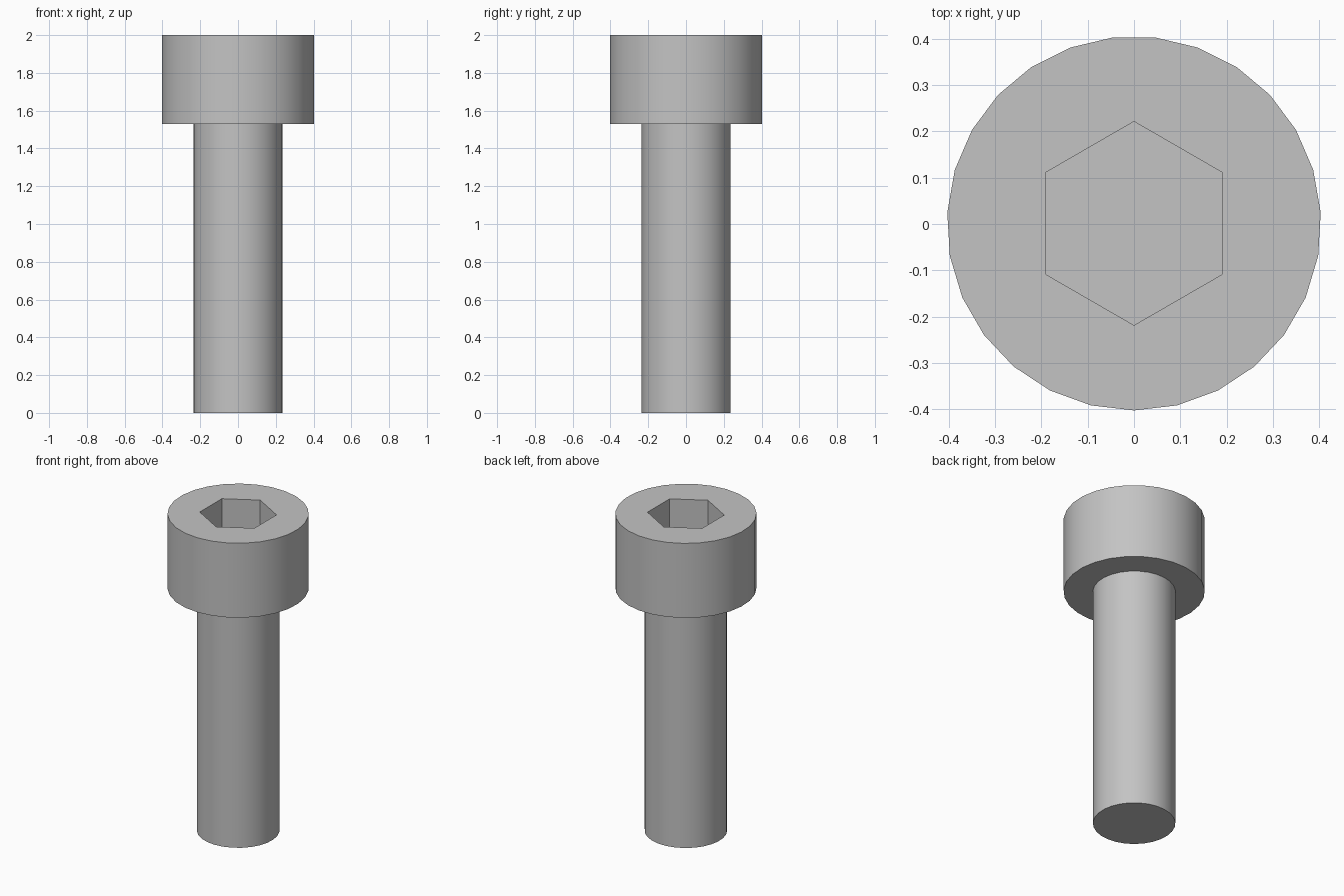
import bpy
import bmesh
import math

SIDES = 27
HEAD_RADIUS, SHANK_RADIUS, SOCKET_RADIUS = 0.404, 0.236, 0.22
HEAD_BOTTOM, HEAD_TOP, SOCKET_FLOOR = 1.53, 2.0, 1.765
CENTRE_Y = HEAD_RADIUS * (1 - math.cos(math.pi / SIDES)) / 2

cube = bpy.data.objects.get("Cube")
if cube:
    bpy.data.objects.remove(cube, do_unlink=True)

steel = bpy.data.materials.new("grey steel")
steel.use_nodes = True
colour = (0.55, 0.55, 0.55, 1)
steel.diffuse_color = colour
steel.node_tree.nodes["Principled BSDF"].inputs["Base Color"].default_value = colour


def ring(bm, radius, z, sides):
    """Closed loop of vertices with one corner pointing to the front."""
    verts = []
    for i in range(sides):
        a = 2 * math.pi * i / sides - math.pi / 2
        verts.append(bm.verts.new((radius * math.cos(a),
                                   CENTRE_Y + radius * math.sin(a), z)))
    return verts


def bridge(bm, lower, upper):
    """Band of quads between two rings."""
    n = len(lower)
    for i in range(n):
        j = (i + 1) % n
        bm.faces.new((lower[i], lower[j], upper[j], upper[i]))


def loop_edges(bm, verts):
    return [bm.edges.get((v, verts[i - 1])) for i, v in enumerate(verts)]


bm = bmesh.new()

# Shank, shoulder and head wall
profile = [(SHANK_RADIUS, 0), (SHANK_RADIUS, HEAD_BOTTOM),
           (HEAD_RADIUS, HEAD_BOTTOM), (HEAD_RADIUS, HEAD_TOP)]
rings = [ring(bm, r, z, SIDES) for r, z in profile]
for lower, upper in zip(rings, rings[1:]):
    bridge(bm, lower, upper)
bm.faces.new(rings[0][::-1])

# Hexagonal socket
rim = ring(bm, SOCKET_RADIUS, HEAD_TOP, 6)
floor = ring(bm, SOCKET_RADIUS, SOCKET_FLOOR, 6)
bridge(bm, rim, floor)
bm.faces.new(floor)

# Flat top around the socket
bmesh.ops.triangle_fill(bm, use_beauty=True, normal=(0, 0, 1),
                        edges=loop_edges(bm, rings[-1]) + loop_edges(bm, rim))
bmesh.ops.recalc_face_normals(bm, faces=bm.faces)

mesh = bpy.data.meshes.new("socket_head_bolt")
bm.to_mesh(mesh)
bm.free()
mesh.materials.append(steel)
bolt = bpy.data.objects.new("socket_head_bolt", mesh)
bpy.context.collection.objects.link(bolt)

# Smooth round walls, sharp rims and socket corners
bpy.ops.object.select_all(action='DESELECT')
bolt.select_set(True)
bpy.context.view_layer.objects.active = bolt
bpy.ops.object.shade_smooth_by_angle(angle=math.radians(30))
